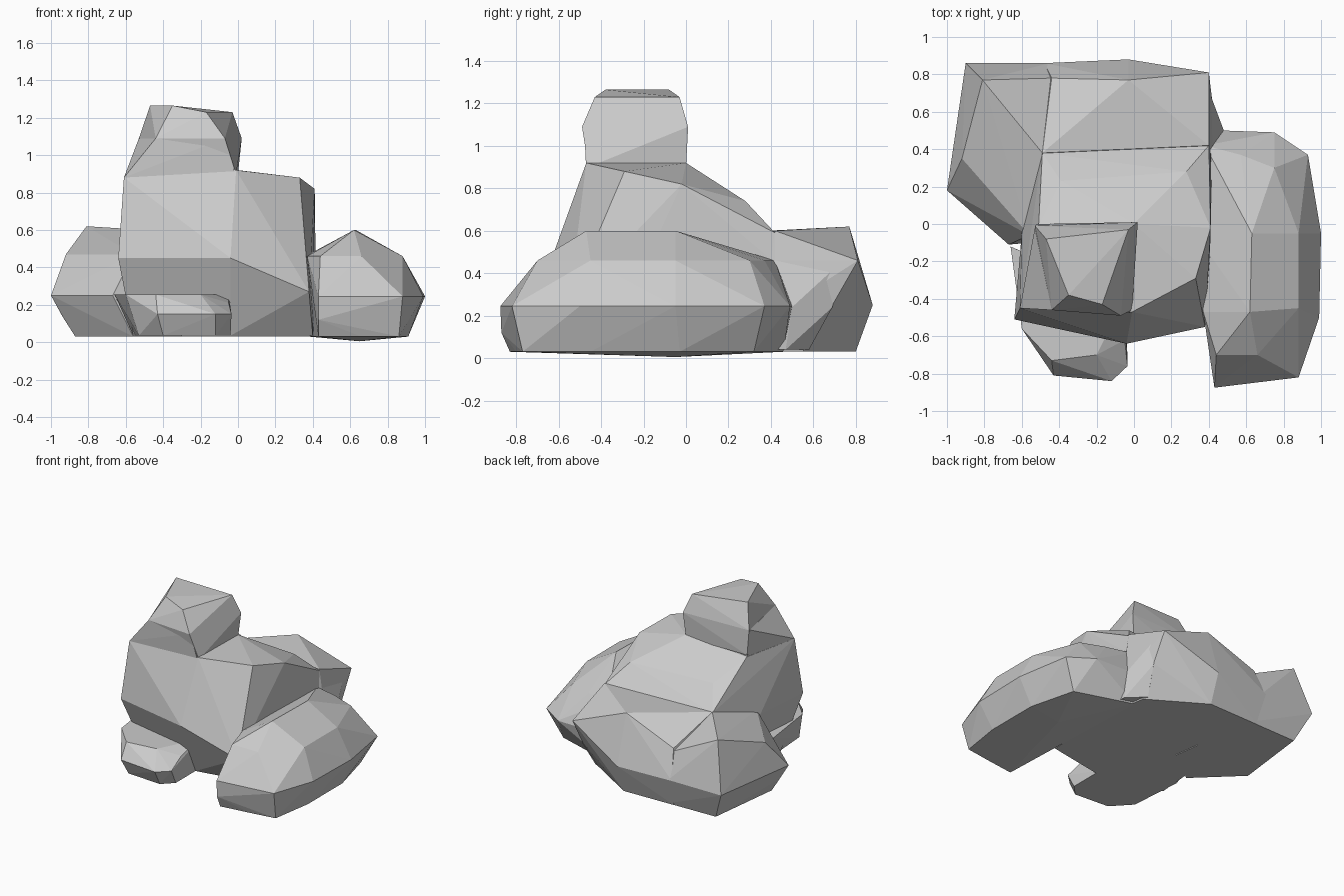
import bpy, bmesh


def faceted(name, points):
    """Flat-faced boulder-like block wrapped round a few key corners."""
    bm = bmesh.new()
    for p in points:
        bm.verts.new(p)
    bmesh.ops.convex_hull(bm, input=bm.verts[:])
    loose = [v for v in bm.verts if not v.link_faces]
    bmesh.ops.delete(bm, geom=loose, context='VERTS')
    bmesh.ops.dissolve_limit(bm, angle_limit=0.03, verts=bm.verts[:], edges=bm.edges[:])
    bmesh.ops.recalc_face_normals(bm, faces=bm.faces[:])
    mesh = bpy.data.meshes.new(name)
    bm.to_mesh(mesh)
    bm.free()
    obj = bpy.data.objects.new(name, mesh)
    bpy.context.collection.objects.link(obj)
    return obj


def at(z, *xy):
    """Corners of one cross-section at height z."""
    return [(x, y, z) for x, y in xy]


# Central mass: recessed base, front bulge, shoulders and sloping back
faceted("torso",
        at(0.035, (-0.56, -0.35), (-0.04, -0.46), (0.40, -0.38), (0.42, 0.42), (-0.50, 0.40))
        + at(0.45, (-0.64, -0.51), (-0.04, -0.64), (-0.60, -0.05), (-0.49, 0.38), (0.41, 0.42))
        + at(0.27, (0.38, -0.55))
        + at(0.59, (-0.49, 0.38), (0.40, 0.42))
        + at(0.74, (-0.39, 0.23), (0.28, 0.28))
        + at(0.82, (0.41, -0.02))
        + at(0.88, (-0.61, -0.45), (0.33, -0.29), (-0.51, -0.01))
        + at(0.92, (-0.01, -0.47), (0.0, 0.0)))

# Head block
faceted("head",
        at(0.90, (-0.52, 0.0), (0.0, 0.0), (-0.01, -0.46), (-0.50, -0.40))
        + at(1.09, (-0.53, -0.01), (0.02, 0.01), (-0.07, -0.49), (-0.44, -0.46))
        + at(1.23, (-0.03, -0.03), (-0.17, -0.43))
        + at(1.265, (-0.47, -0.08), (-0.35, -0.38)))

# Slanting wedge from the chest up to the face
faceted("neck",
        at(0.88, (-0.61, -0.45), (-0.01, -0.47), (-0.51, -0.02), (-0.05, -0.05))
        + at(1.09, (-0.44, -0.46), (-0.07, -0.48), (-0.53, -0.02)))

# Rear haunch: two raised halves meeting in a valley
faceted("rear_left_haunch",
        at(0.03, (-0.87, 0.20), (-0.80, 0.78), (-0.40, 0.79), (-0.56, -0.10), (-0.30, 0.10))
        + at(0.14, (-0.94, 0.20))
        + at(0.25, (-1.0, 0.18), (-0.90, 0.86), (-0.45, 0.86), (-0.67, -0.11), (-0.30, 0.10))
        + at(0.47, (-0.92, 0.35), (-0.56, -0.06))
        + at(0.44, (-0.44, 0.78))
        + at(0.60, (-0.49, 0.38))
        + at(0.62, (-0.81, 0.77)))
faceted("rear_right_haunch",
        at(0.03, (-0.45, 0.79), (-0.03, 0.80), (0.38, 0.55), (0.42, 0.30), (-0.45, 0.30))
        + at(0.25, (-0.48, 0.86), (-0.03, 0.88), (0.40, 0.69), (0.44, 0.48))
        + at(0.46, (-0.44, 0.78), (0.40, 0.81), (0.42, 0.42))
        + at(0.60, (-0.49, 0.38), (0.40, 0.42))
        + at(0.62, (-0.03, 0.77)))

# Right leg running front to back
faceted("right_leg",
        at(0.03, (0.43, -0.83), (0.66, -0.80), (0.86, -0.77), (0.91, -0.45), (0.91, -0.03),
           (0.38, 0.46), (0.82, 0.32))
        + at(0.005, (0.65, -0.05))
        + at(0.12, (0.43, -0.87))
        + at(0.245, (0.43, -0.875), (0.68, -0.82), (0.88, -0.82), (0.99, -0.50), (1.0, -0.05),
             (0.93, 0.37), (0.75, 0.49), (0.47, 0.50))
        + at(0.46, (0.44, -0.70), (0.66, -0.70), (0.88, -0.45), (0.88, -0.05),
             (0.37, -0.47), (0.36, -0.10), (0.38, 0.42), (0.75, 0.30), (0.57, 0.37))
        + at(0.60, (0.62, -0.47), (0.63, -0.05)))

# Joint between the leg and the haunch
faceted("hip_joint",
        at(0.04, (0.36, 0.58), (0.48, 0.47), (0.30, 0.40), (0.50, 0.35))
        + at(0.24, (0.40, 0.69), (0.48, 0.50), (0.30, 0.40))
        + at(0.46, (0.39, 0.74), (0.42, 0.42), (0.30, 0.40)))

# Low left front foot
faceted("left_front_foot",
        at(0.035, (-0.53, -0.62), (-0.40, -0.76), (-0.12, -0.78), (-0.04, -0.70), (-0.04, -0.40), (-0.56, -0.20))
        + at(0.15, (-0.43, -0.81), (-0.12, -0.84), (-0.035, -0.76))
        + at(0.255, (-0.60, -0.56), (-0.44, -0.73), (-0.20, -0.70), (-0.66, -0.12), (-0.05, -0.40))
        + at(0.21, (-0.05, -0.62)))
